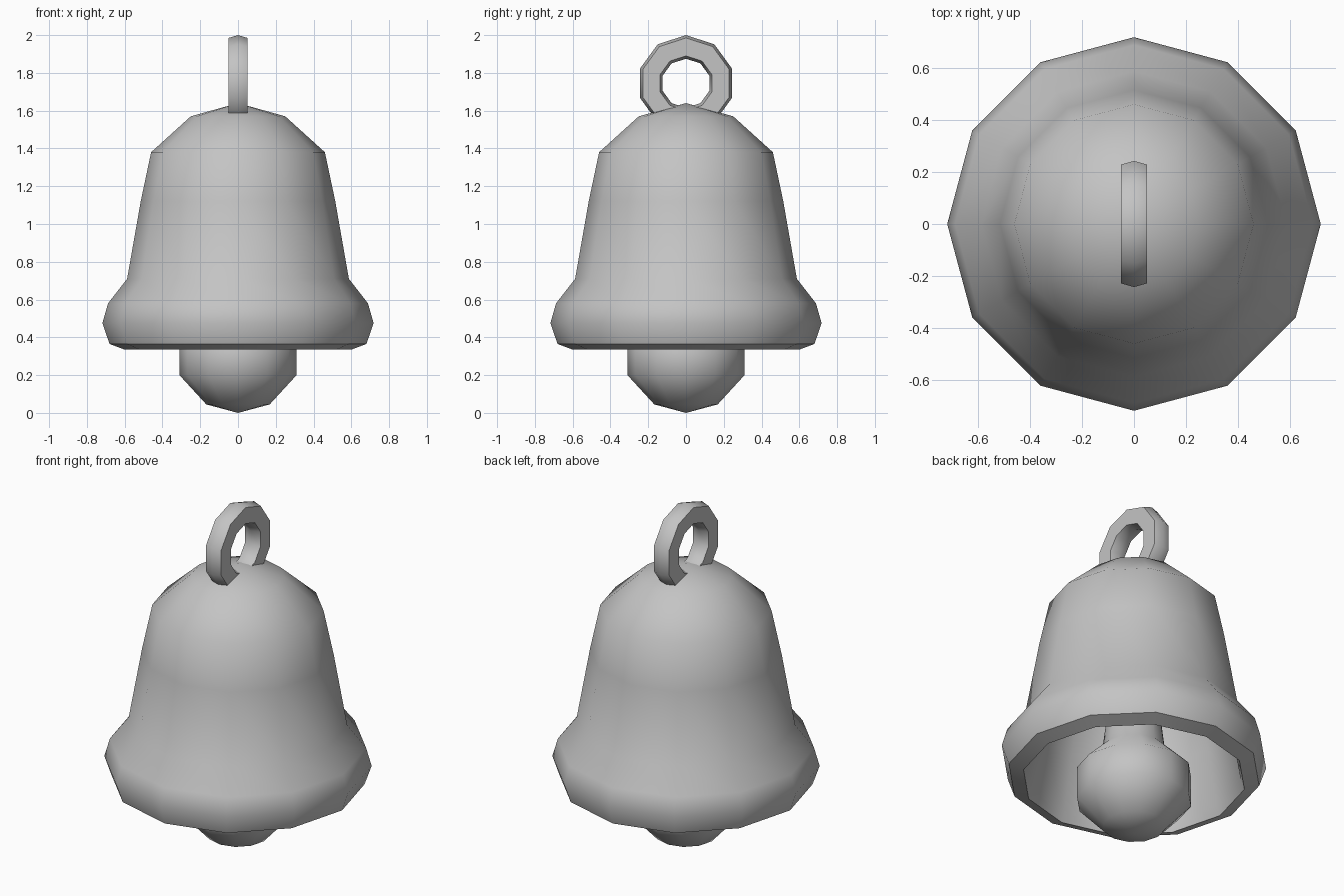
import bpy, bmesh, math

cube = bpy.data.objects.get("Cube")
if cube:
    bpy.data.objects.remove(cube, do_unlink=True)

SIDES = 12

metal = bpy.data.materials.new("grey_metal")
metal.use_nodes = True
metal.diffuse_color = (0.55, 0.55, 0.55, 1)
metal.node_tree.nodes["Principled BSDF"].inputs["Base Color"].default_value = (0.55, 0.55, 0.55, 1)


def finish(bm, name, angle):
    bmesh.ops.recalc_face_normals(bm, faces=bm.faces)
    mesh = bpy.data.meshes.new(name)
    bm.to_mesh(mesh)
    bm.free()
    mesh.materials.append(metal)
    obj = bpy.data.objects.new(name, mesh)
    bpy.context.collection.objects.link(obj)
    bpy.ops.object.select_all(action="DESELECT")
    obj.select_set(True)
    bpy.context.view_layer.objects.active = obj
    bpy.ops.object.shade_smooth_by_angle(angle=math.radians(angle))
    return obj


def lathe(name, profile, steps, axis, angle, closed=False):
    """Spin a profile of points around an axis through the origin."""
    bm = bmesh.new()
    verts = [bm.verts.new(p) for p in profile]
    edges = [bm.edges.new(pair) for pair in zip(verts, verts[1:])]
    if closed:
        edges.append(bm.edges.new((verts[-1], verts[0])))
    bmesh.ops.spin(bm, geom=verts + edges, cent=(0, 0, 0), axis=axis,
                   angle=math.tau, steps=steps, use_duplicate=False)
    bmesh.ops.remove_doubles(bm, verts=bm.verts, dist=0.0005)
    return finish(bm, name, angle)


# Bell shell: outside from crown to lip, then back up the cavity
outside = [(0, 1.64), (0.25, 1.57), (0.46, 1.38), (0.515, 1.12), (0.587, 0.71),
           (0.688, 0.58), (0.718, 0.475), (0.68, 0.365), (0.60, 0.335)]
inside = [(0.58, 0.39), (0.52, 0.71), (0.40, 1.34), (0.22, 1.49), (0, 1.54)]
lathe("bell_shell", [(r, 0, z) for r, z in outside + inside], SIDES, (0, 0, 1), 50)

# Clapper: ball and tapering stem hung from the crown
clapper = [(0, 0), (0.168, 0.045), (0.31, 0.20), (0.31, 0.38), (0.17, 0.52),
           (0.13, 0.85), (0.10, 1.52)]
lathe("clapper", [(r, 0, z) for r, z in clapper], SIDES, (0, 0, 1), 60)

# Hanging ring: six-sided section, its foot sunk in the crown
section = [(0, 0.255), (0.05, 0.24), (0.05, 0.145),
           (0, 0.13), (-0.05, 0.145), (-0.05, 0.24)]
ring = lathe("hanging_ring", [(x, 0, r) for x, r in section], 10, (1, 0, 0), 60, closed=True)
ring.location.z = 1.745
